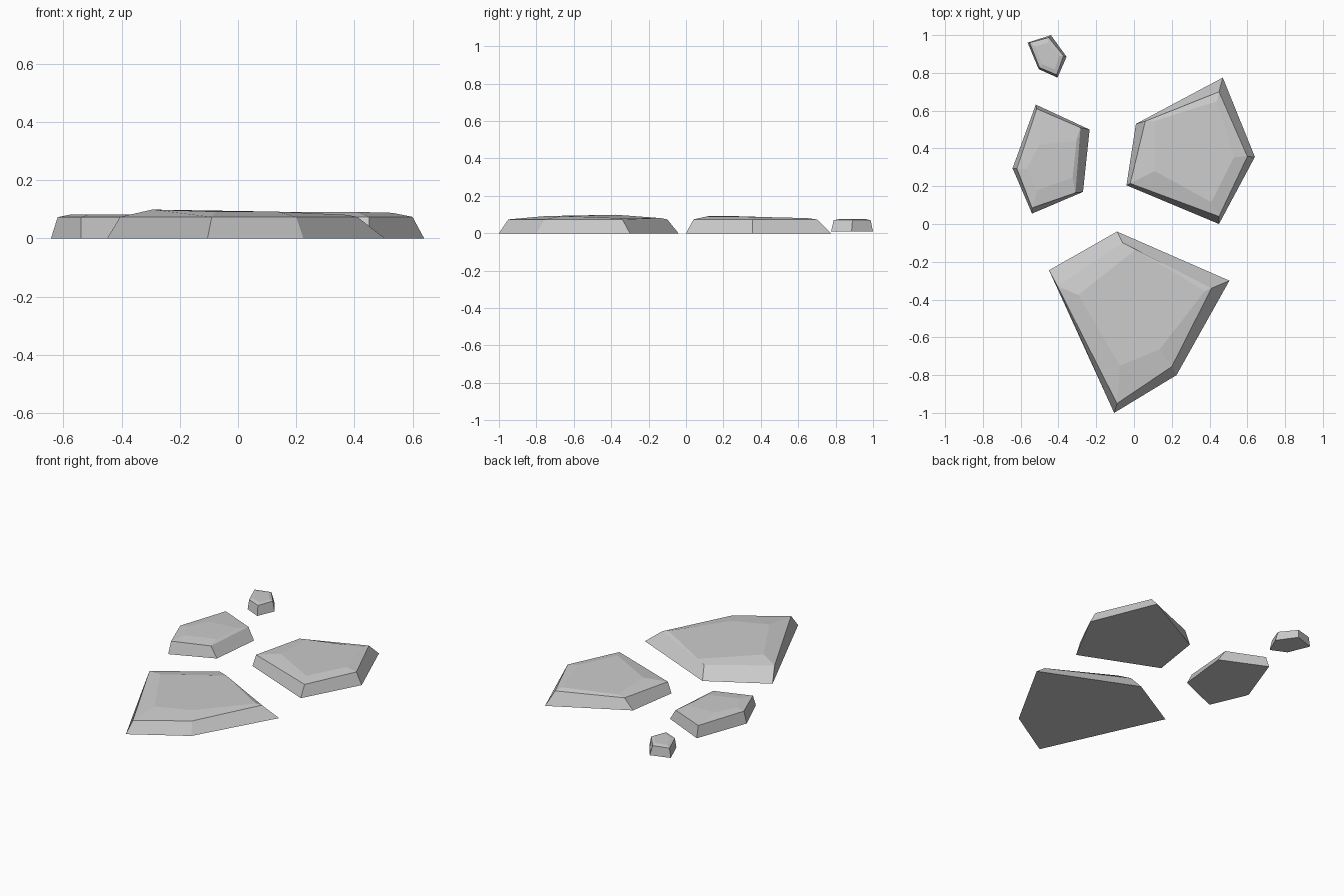
import bpy, bmesh


def slab(name, rings, heights):
    """Faceted stone: outline rings stacked upward, closed at base and top."""
    bm = bmesh.new()
    loops = []
    for ring, h in zip(rings, heights):
        hs = h if isinstance(h, (list, tuple)) else [h] * len(ring)
        loops.append([bm.verts.new((x, y, z)) for (x, y), z in zip(ring, hs)])
    for a, b in zip(loops, loops[1:]):
        n = len(a)
        for i in range(n):
            j = (i + 1) % n
            bm.faces.new((a[i], a[j], b[j], b[i]))
    bm.faces.new(loops[0])
    bm.faces.new(loops[-1])
    bmesh.ops.recalc_face_normals(bm, faces=bm.faces)
    mesh = bpy.data.meshes.new(name)
    bm.to_mesh(mesh)
    bm.free()
    obj = bpy.data.objects.new(name, mesh)
    bpy.context.collection.objects.link(obj)
    return obj


# Each stone: ground outline, upper rim, worn inner top
slab("large_stone", [
    [(-.09, -.04), (.505, -.30), (.225, -.80), (-.105, -1.0), (-.45, -.245)],
    [(-.06, -.10), (.41, -.34), (.20, -.755), (-.09, -.95), (-.405, -.33)],
    [(.01, -.135), (.375, -.355), (.135, -.665), (-.075, -.75), (-.295, -.375)],
], [0, .074, (.081, .081, .092, .092, .099)])

slab("right_stone", [
    [(.47, .775), (.64, .355), (.45, 0), (-.04, .205), (.01, .53)],
    [(.45, .70), (.60, .357), (.45, .04), (-.02, .215), (.06, .545)],
    [(.44, .65), (.53, .355), (.41, .115), (.11, .28), (.11, .545)],
], [0, .074, (.081, .088, .091, .091, .083)])

slab("left_stone", [
    [(-.52, .632), (-.235, .50), (-.27, .17), (-.54, .055), (-.643, .295)],
    [(-.515, .61), (-.283, .51), (-.31, .165), (-.54, .085), (-.62, .293)],
    [(-.50, .42), (-.305, .44), (-.325, .245), (-.51, .18), (-.57, .29)],
], [0, .073, .083])

slab("small_stone", [
    [(-.44, 1.0), (-.357, .885), (-.405, .775), (-.505, .82), (-.563, .96)],
    [(-.452, .987), (-.373, .89), (-.41, .79), (-.50, .828), (-.553, .96)],
    [(-.455, .96), (-.395, .89), (-.42, .82), (-.485, .845), (-.525, .94)],
], [.009, .070, .076])
